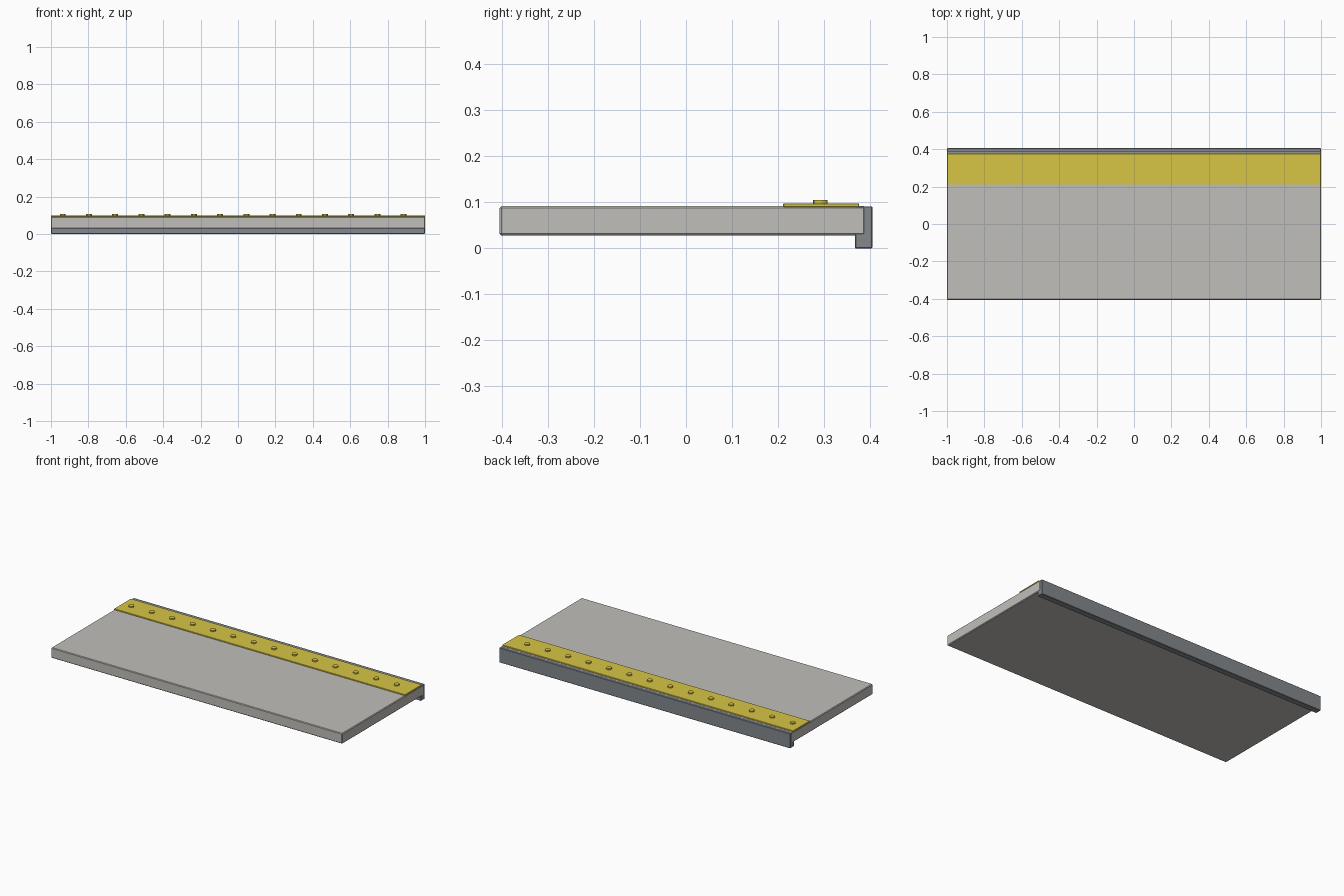
import bpy

if "Cube" in bpy.data.objects:
    bpy.data.objects.remove(bpy.data.objects["Cube"])

def material(name, color):
    m = bpy.data.materials.new(name)
    m.diffuse_color = (*color, 1)
    m.use_nodes = True
    m.node_tree.nodes["Principled BSDF"].inputs["Base Color"].default_value = m.diffuse_color
    return m

concrete = material("concrete", (0.53, 0.52, 0.49))
edge_grey = material("edge_grey", (0.23, 0.25, 0.27))
yellow = material("yellow", (0.68, 0.56, 0.06))

def box(name, lo, hi, mat, bevel):
    bpy.ops.mesh.primitive_cube_add(size=1, location=[(a + b) / 2 for a, b in zip(lo, hi)])
    o = bpy.context.object
    o.name = name
    o.scale = [b - a for a, b in zip(lo, hi)]
    bpy.ops.object.transform_apply(location=False, rotation=False, scale=True)
    o.data.materials.append(mat)
    mod = o.modifiers.new("bevel", "BEVEL")
    mod.width = bevel
    mod.segments = 1
    return o

# Main slab
box("platform_slab", (-1, -0.405, 0.028), (1, 0.39, 0.092), concrete, 0.004)
# Edge coping running along the back
box("edge_coping", (-0.9995, 0.367, 0), (0.9995, 0.405, 0.0915), edge_grey, 0.002)
# Yellow warning strip
box("warning_strip", (-0.9995, 0.211, 0.090), (0.9995, 0.376, 0.098), yellow, 0.0015)

# Row of low studs on the strip
for i in range(14):
    bpy.ops.mesh.primitive_cylinder_add(vertices=12, radius=0.016, depth=0.009,
                                        location=(-0.937 + i * 0.1402, 0.292, 0.1008))
    o = bpy.context.object
    o.name = f"stud_{i + 1}"
    o.data.materials.append(yellow)
    bpy.ops.object.shade_smooth_by_angle()
